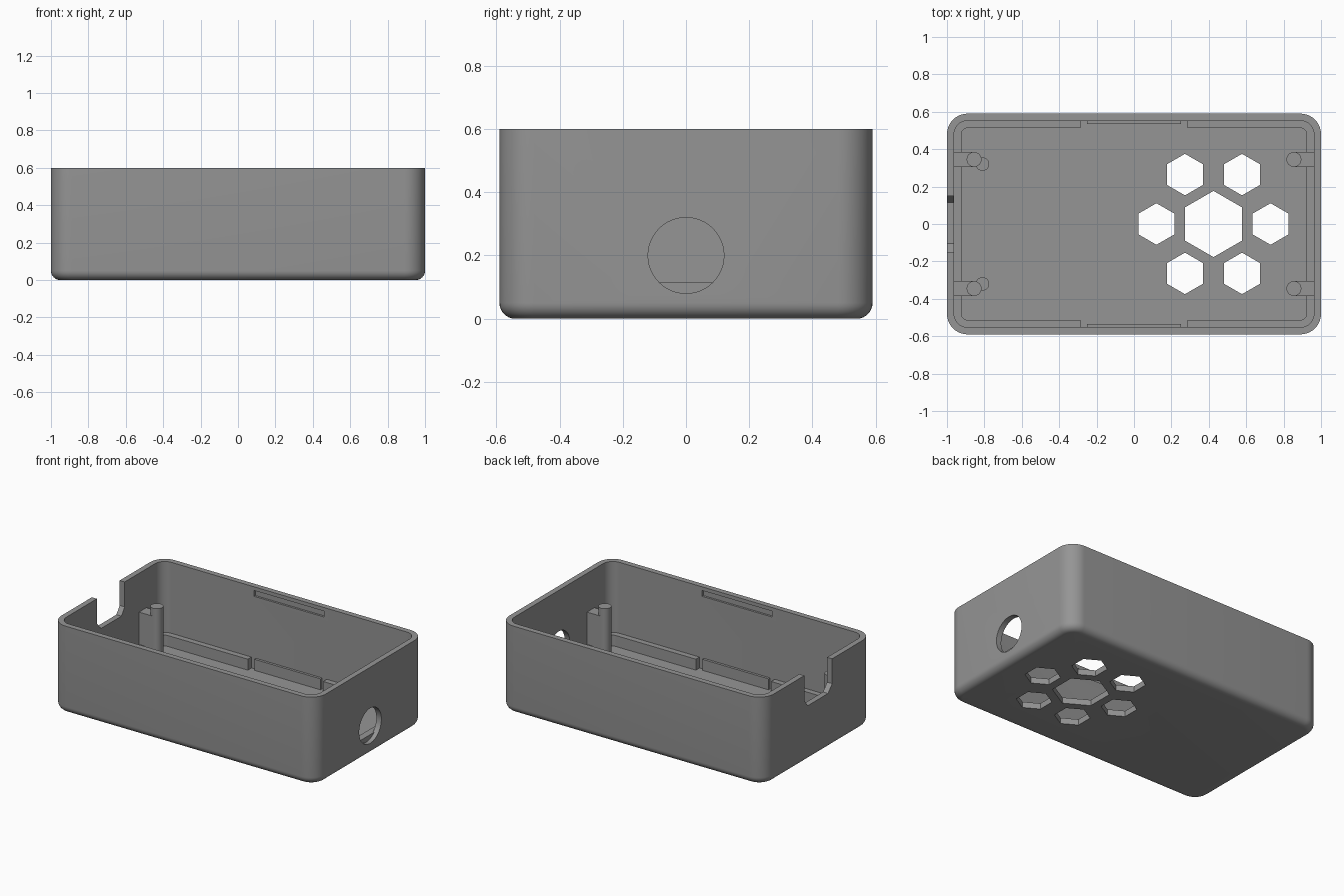
import bpy, bmesh, math

if "Cube" in bpy.data.objects:
    bpy.data.objects.remove(bpy.data.objects["Cube"])

HX, HY, H = 1.0, 0.59, 0.6      # outer half sizes and height
R, WALL, FLOOR = 0.11, 0.038, 0.04

grey = bpy.data.materials.new("plain grey")
grey.diffuse_color = (0.3, 0.3, 0.3, 1)
grey.use_nodes = True
grey.node_tree.nodes["Principled BSDF"].inputs["Base Color"].default_value = grey.diffuse_color


def rounded_rect(inset, z, seg=10):
    """Points of the outer footprint, moved inward by inset."""
    r = max(R - inset, 0.03)
    pts = []
    for k, (sx, sy) in enumerate(((1, 1), (-1, 1), (-1, -1), (1, -1))):
        cx, cy = sx * (HX - inset - r), sy * (HY - inset - r)
        for i in range(seg + 1):
            a = math.pi / 2 * (k + i / seg)
            pts.append((cx + r * math.cos(a), cy + r * math.sin(a), z))
    return pts


def make(name, rings, closed=False):
    """Loft rings of points; cap the ends or join last ring to first."""
    bm = bmesh.new()
    loops = [[bm.verts.new(p) for p in ring] for ring in rings]
    n = len(loops[0])
    pairs = list(zip(loops, loops[1:] + loops[:1]))
    for a, b in pairs if closed else pairs[:-1]:
        for i in range(n):
            j = (i + 1) % n
            bm.faces.new((a[i], a[j], b[j], b[i]))
    if not closed:
        bm.faces.new(loops[0])
        bm.faces.new(loops[-1])
    bmesh.ops.recalc_face_normals(bm, faces=bm.faces)
    me = bpy.data.meshes.new(name)
    bm.to_mesh(me)
    bm.free()
    me.materials.append(grey)
    ob = bpy.data.objects.new(name, me)
    bpy.context.collection.objects.link(ob)
    return ob


def box(name, x0, x1, y0, y1, z0, z1):
    return make(name, [[(x0, y0, z), (x1, y0, z), (x1, y1, z), (x0, y1, z)] for z in (z0, z1)])


def prism(name, x, y, r, z0, z1, n, turn=0.0):
    return make(name, [[(x + r * math.cos(turn + math.tau * i / n),
                         y + r * math.sin(turn + math.tau * i / n), z) for i in range(n)]
                       for z in (z0, z1)])


def cut(ob, cutters):
    for c in cutters:
        m = ob.modifiers.new("cut", 'BOOLEAN')
        m.operation, m.solver, m.object = 'DIFFERENCE', 'EXACT', c
    bpy.context.view_layer.objects.active = ob
    for m in list(ob.modifiers):
        bpy.ops.object.modifier_apply(modifier=m.name)
    for c in cutters:
        bpy.data.objects.remove(c)


def smooth(ob):
    bpy.ops.object.select_all(action='DESELECT')
    ob.select_set(True)
    bpy.context.view_layer.objects.active = ob
    bpy.ops.object.shade_smooth_by_angle(angle=math.radians(30))


# Open tray with a filleted bottom edge
F = 0.05
fillet = [(F * (1 - math.sin(a)), F * (1 - math.cos(a)))
          for a in (math.pi / 2 * i / 8 for i in range(9))]
tray = make("tray_shell", [rounded_rect(i, z) for i, z in fillet]
            + [rounded_rect(0, H), rounded_rect(WALL, H), rounded_rect(WALL, FLOOR)])

# Hexagonal floor vents: one large, six around it
vx = 0.425
cutters = [prism("vent", vx, 0, 0.177, -0.1, 0.1, 6, math.pi / 6)]
for i in range(6):
    a = math.pi / 3 * i
    cutters.append(prism("vent", vx + 0.305 * math.cos(a), 0.305 * math.sin(a),
                         0.111, -0.1, 0.1, 6, math.pi / 6))

# Round cable hole in the right wall
cutters.append(make("hole", [[(x, 0.12 * math.cos(math.tau * i / 48),
                               0.2 + 0.12 * math.sin(math.tau * i / 48)) for i in range(48)]
                             for x in (0.93, 1.1)]))

# Port notch with chamfered corners in the left wall
notch = [(-0.15, 0.7), (-0.15, 0.43), (-0.105, 0.38), (0.115, 0.38), (0.15, 0.43), (0.15, 0.7)]
cutters.append(make("notch", [[(x, y, z) for y, z in notch] for x in (-1.1, -0.93)]))

# Lid latch grooves inside the long walls
for s in (-1, 1):
    y0, y1 = sorted((s * 0.5, s * 0.566))
    cutters.append(box("groove", -0.265, 0.265, y0, y1, 0.535, 0.575))
cut(tray, cutters)
smooth(tray)

# Low rail around the inside, open at the middle of the long walls
rail = make("inner_rail", [rounded_rect(i, z) for i, z in
                           ((0.03, 0.03), (0.03, 0.115), (0.077, 0.115), (0.077, 0.03))], closed=True)
cut(rail, [box("gap", -0.285, 0.285, -0.7, 0.7, 0, 0.2)])
smooth(rail)

for s, side in ((-1, "front"), (1, "back")):
    # Thin rail pieces in the gaps
    y0, y1 = sorted((s * 0.535, s * 0.56))
    box(side + "_thin_rail", -0.25, 0.25, y0, y1, 0.03, 0.115)
    # Corner posts with brackets to the end walls
    for t, end in ((-1, "left"), (1, "right")):
        x0, x1 = sorted((t * 0.855, t * 0.97))
        y0, y1 = sorted((s * 0.305, s * 0.385))
        box(f"{side}_{end}_bracket", x0, x1, y0, y1, 0.03, 0.335)
        smooth(prism(f"{side}_{end}_post", t * 0.855, s * 0.345, 0.04, 0.03, 0.39, 24))
    # Low pegs beside the left posts
    smooth(prism(side + "_low_peg", -0.81, s * 0.32, 0.036, 0.03, 0.08, 24))
